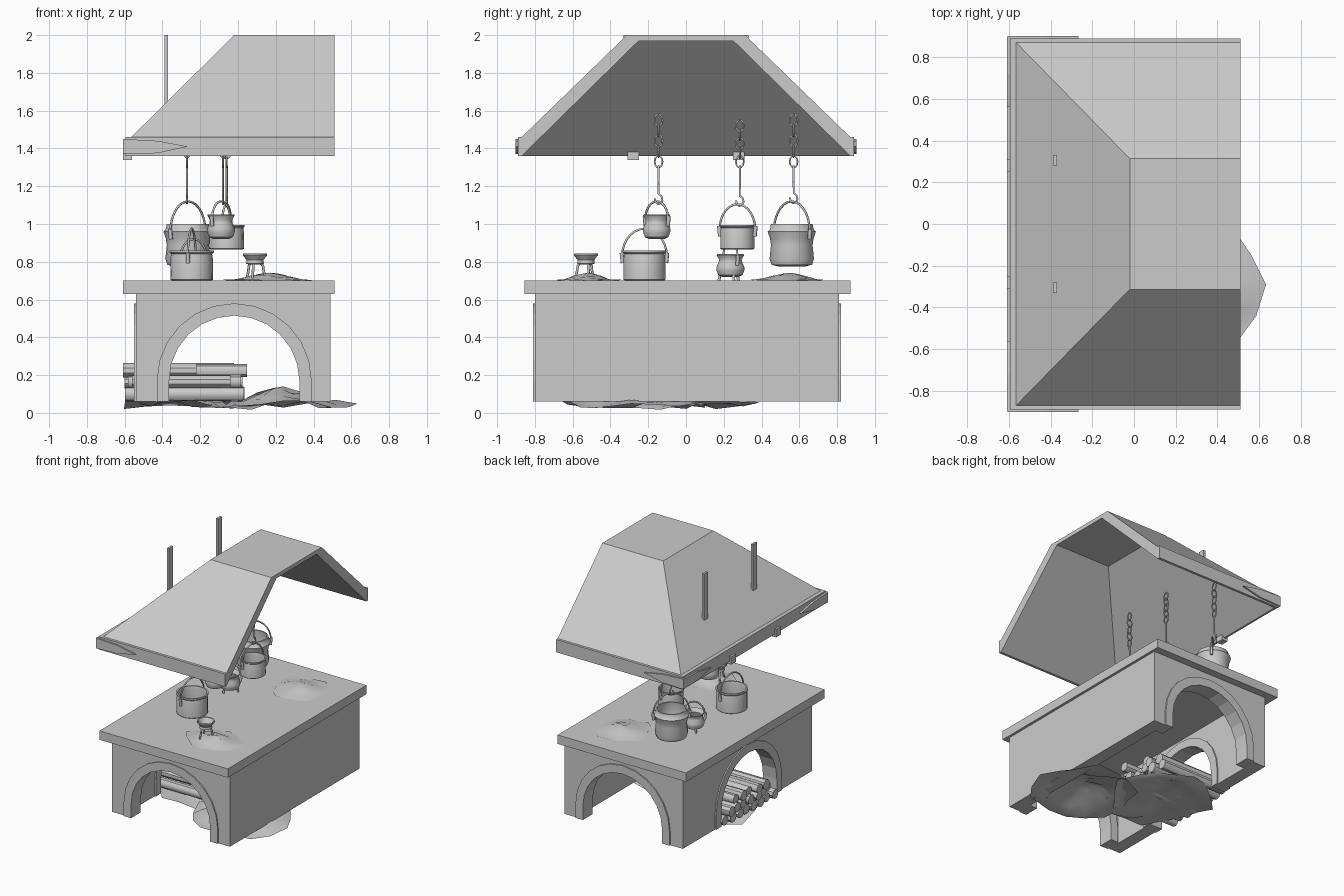
import bpy, bmesh, math, random
from math import sin, cos, pi
from mathutils import Vector

if "Cube" in bpy.data.objects:
    bpy.data.objects.remove(bpy.data.objects["Cube"])
random.seed(4)


def mesh_obj(name, verts, faces, smooth=False):
    me = bpy.data.meshes.new(name)
    me.from_pydata([tuple(v) for v in verts], [], faces)
    bm = bmesh.new()
    bm.from_mesh(me)
    bmesh.ops.remove_doubles(bm, verts=bm.verts, dist=1e-5)
    bmesh.ops.recalc_face_normals(bm, faces=bm.faces)
    bm.to_mesh(me)
    bm.free()
    ob = bpy.data.objects.new(name, me)
    bpy.context.collection.objects.link(ob)
    if smooth:
        bpy.ops.object.select_all(action='DESELECT')
        bpy.context.view_layer.objects.active = ob
        ob.select_set(True)
        bpy.ops.object.shade_smooth_by_angle(angle=math.radians(40))
    return ob


def box(name, lo, hi):
    v = [(x, y, z) for x in (lo[0], hi[0]) for y in (lo[1], hi[1]) for z in (lo[2], hi[2])]
    f = [(0, 1, 3, 2), (4, 6, 7, 5), (0, 4, 5, 1), (2, 3, 7, 6), (0, 2, 6, 4), (1, 5, 7, 3)]
    return mesh_obj(name, v, f)


def prism(name, pts, axis, a, b):
    """Extrude (u, z) outline along x or y from a to b."""
    put = (lambda u, z, d: (u, d, z)) if axis == 'y' else (lambda u, z, d: (d, u, z))
    n = len(pts)
    v = [put(u, z, a) for u, z in pts] + [put(u, z, b) for u, z in pts]
    f = [tuple(range(n)), tuple(range(n, 2 * n))]
    f += [(i, (i + 1) % n, n + (i + 1) % n, n + i) for i in range(n)]
    return mesh_obj(name, v, f)


def lathe(name, prof, c, seg=18):
    v = [(c[0] + r * cos(2 * pi * k / seg), c[1] + r * sin(2 * pi * k / seg), c[2] + z)
         for r, z in prof for k in range(seg)]
    f = [(i * seg + k, i * seg + (k + 1) % seg, (i + 1) * seg + (k + 1) % seg, (i + 1) * seg + k)
         for i in range(len(prof) - 1) for k in range(seg)]
    f += [tuple(range(seg)), tuple(range((len(prof) - 1) * seg, len(prof) * seg))]
    return mesh_obj(name, v, f, True)


def tube(name, pts, r, cyclic=False):
    cu = bpy.data.curves.new(name, 'CURVE')
    cu.dimensions = '3D'
    cu.bevel_depth, cu.bevel_resolution, cu.use_fill_caps = r, 1, True
    sp = cu.splines.new('POLY')
    sp.points.add(len(pts) - 1)
    for p, q in zip(sp.points, pts):
        p.co = (*q, 1)
    sp.use_cyclic_u = cyclic
    tmp = bpy.data.objects.new(name, cu)
    me = bpy.data.meshes.new_from_object(tmp)
    bpy.data.objects.remove(tmp)
    me.shade_smooth()
    ob = bpy.data.objects.new(name, me)
    bpy.context.collection.objects.link(ob)


def arch(r, c, z0=0.06, zc=0.17, n=12):
    return [(c + r, z0)] + [(c + r * cos(pi * i / n), zc + r * sin(pi * i / n))
                            for i in range(n + 1)] + [(c - r, z0)]


# hearth body: hollow, with arches through front, back and left
body = box("hearth_body", (-0.54, -0.80, 0.06), (0.49, 0.81, 0.63))
cuts = [box("hollow_cutter", (-0.44, -0.70, 0.0), (0.39, 0.71, 0.60)),
        prism("front_back_cutter", arch(0.38, -0.02, 0.0), 'y', -1, 1),
        prism("left_cutter", arch(0.38, 0.0, 0.0), 'x', -1, -0.2)]
for c in cuts:
    m = body.modifiers.new("cut", 'BOOLEAN')
    m.operation, m.solver, m.object = 'DIFFERENCE', 'EXACT', c
bpy.context.view_layer.update()
cut_mesh = bpy.data.meshes.new_from_object(body.evaluated_get(bpy.context.evaluated_depsgraph_get()))
body.modifiers.clear()
body.data = cut_mesh
for c in cuts:
    bpy.data.objects.remove(c)
box("table_slab", (-0.61, -0.855, 0.63), (0.51, 0.87, 0.70))

# arch surrounds
for name, axis, c, a, b in (("front_arch", 'y', -0.02, -0.81, -0.69),
                            ("back_arch", 'y', -0.02, 0.70, 0.82),
                            ("left_arch", 'x', 0.0, -0.55, -0.43)):
    prism(name, arch(0.41, c) + arch(0.345, c)[::-1], axis, a, b)

# hood: lofted three-sided shell, open toward the wall side
rings = []
for x, y, z in ((0.03, 0.25, 1.97), (-0.58, 0.87, 1.36), (-0.595, 0.89, 1.36),
                (-0.595, 0.89, 1.46), (-0.565, 0.87, 1.46), (-0.02, 0.313, 2.0)):
    rings.append([(0.51, y, z), (x, y, z), (x, -y, z), (0.51, -y, z)])
f = [(i * 4 + k, i * 4 + k + 1, i * 4 + k + 5, i * 4 + k + 4) for i in range(5) for k in range(3)]
f += [(0, 1, 2, 3), (20, 21, 22, 23),
      tuple(i * 4 for i in range(6)) + tuple(i * 4 + 3 for i in reversed(range(6)))]
mesh_obj("hood", [p for r in rings for p in r], f)

# pointed corner straps, clips and hanging bars of the hood
tip = [(0, 1.37), (0.18, 1.375), (0.34, 1.41), (0.18, 1.44), (0, 1.45)]
for s in (-1, 1):
    prism("corner_strap_end", [(-0.605 + u, z) for u, z in tip], 'y', s * 0.885, s * 0.902)
    prism("corner_strap_side", [(s * (0.90 - u), z) for u, z in tip], 'x', -0.61, -0.59)
    box("hood_clip", (-0.61, s * 0.28 - 0.03, 1.34), (-0.56, s * 0.28 + 0.03, 1.40))
    box("hood_bar", (-0.388, s * 0.305 - 0.025, 1.62), (-0.37, s * 0.305 + 0.025, 2.0))

# pots: outer wall, rim, inner wall
STRAIGHT = [(0.90, 0), (0.97, 0.04), (0.95, 0.8), (0.92, 0.88), (1.0, 0.93), (1.0, 1.0),
            (0.90, 1.0), (0.86, 0.86), (0.88, 0.08)]
BELLY = [(0.55, 0), (0.84, 0.08), (0.97, 0.28), (0.98, 0.42), (0.82, 0.66), (0.79, 0.78),
         (0.96, 0.96), (0.93, 1.0), (0.86, 0.96), (0.71, 0.76), (0.88, 0.42), (0.60, 0.08)]
CAULDRON = [(0.55, 0), (0.84, 0.04), (0.92, 0.18), (0.86, 0.5), (0.90, 0.66), (1.0, 0.82),
            (0.90, 0.88), (0.86, 1.0), (0.78, 1.0), (0.82, 0.84), (0.78, 0.5), (0.6, 0.08)]


def pot(name, prof, c, r, h, bail_top, ang):
    lathe(name, [(r * a, h * b) for a, b in prof], c)
    d = Vector((cos(ang), sin(ang), 0))
    base = Vector(c) + Vector((0, 0, h * 0.8))
    rise = bail_top - base.z
    pts = [base + d * (r * 1.03 * cos(pi * i / 14)) + Vector((0, 0, rise * sin(pi * i / 14)))
           for i in range(15)]
    tube(name + "_handle", pts, 0.006)
    for s in (-1, 1):
        e = base + d * s * r
        tube(name + "_ear", [e + Vector((0, 0, 0.02)) + d * s * 0.006, e - Vector((0, 0, 0.035))], 0.011)


def chain(x, y, top, hook_z):
    """Alternating round links, then a rod with a hook."""
    n, rod_top = 5, 1.31
    for k in range(n):
        z = rod_top + 0.02 + (top - rod_top - 0.04) * k / (n - 1)
        d = Vector((0, 1, 0)) if k % 2 == 0 else Vector((1, 0, 0))
        tube("chain_link", [Vector((x, y, z)) + d * 0.021 * cos(t * pi / 5)
                            + Vector((0, 0, 0.032 * sin(t * pi / 5))) for t in range(10)], 0.005, True)
    hook = [(x, y, rod_top), (x, y, hook_z + 0.05)]
    hook += [(x, y + 0.02 * sin(a), hook_z + 0.02 + 0.025 * cos(a))
             for a in (0.9, 1.7, 2.5, 3.3, 4.1, 4.9)]
    tube("pot_hook", hook, 0.006)


pot("hanging_cauldron", CAULDRON, (-0.265, 0.56, 0.775), 0.13, 0.225, 1.12, 0.8)
chain(-0.27, 0.57, 1.57, 1.115)
pot("hanging_pot", STRAIGHT, (-0.06, 0.272, 0.865), 0.095, 0.13, 1.105, 1.3)
chain(-0.06, 0.285, 1.54, 1.10)
pot("small_hanging_pot", BELLY, (-0.09, -0.155, 0.92), 0.075, 0.13, 1.12, 0.9)
chain(-0.08, -0.145, 1.57, 1.11)
pot("table_pot", STRAIGHT, (-0.245, -0.22, 0.70), 0.117, 0.16, 0.975, 1.4)
pot("footed_pot", BELLY, (-0.235, 0.235, 0.72), 0.077, 0.12, 0.92, 0.5)
for k in range(3):
    a = 2 * pi * k / 3 + 0.3
    d = Vector((cos(a), sin(a), 0))
    tube("pot_foot", [Vector((-0.235, 0.235, 0.745)) + d * 0.055,
                      Vector((-0.235, 0.235, 0.70)) + d * 0.062], 0.008)
    o = Vector((0.09, -0.53, 0))
    tube("brazier_leg", [o + d * r + Vector((0, 0, z)) for r, z in
                         ((0.03, 0.80), (0.045, 0.775), (0.048, 0.75), (0.062, 0.70))], 0.007)

# small brazier bowl on three legs
lathe("brazier_bowl", [(0.03, 0.785), (0.047, 0.79), (0.045, 0.81), (0.065, 0.835), (0.064, 0.845),
                       (0.056, 0.842), (0.036, 0.805)], (0.09, -0.53, 0))


def mound(name, cx, cy, rx, ry, z_edge, peak, rag, seg=16, nr=5):
    """Rough heap with a ragged rim."""
    v, f = [(cx, cy, peak)], []
    for j in range(1, nr + 1):
        t = j / nr
        for k in range(seg):
            a = 2 * pi * k / seg
            w = t * (1 - random.random() * 0.2 * t)
            z = z_edge + (peak - z_edge) * (0.5 + 0.5 * cos(pi * t)) * random.uniform(0.7, 1)
            v.append((cx + rx * w * cos(a), cy + ry * w * sin(a), z + random.uniform(-rag, rag) * t))
    f = [(0, 1 + k, 1 + (k + 1) % seg) for k in range(seg)]
    f += [(1 + j * seg + k, 1 + j * seg + (k + 1) % seg, 1 + (j + 1) * seg + (k + 1) % seg,
           1 + (j + 1) * seg + k) for j in range(nr - 1) for k in range(seg)]
    mesh_obj(name, v, f, True)


# ash heaps on the table and spilling over the floor
mound("table_ash_front", 0.16, -0.52, 0.25, 0.18, 0.703, 0.742, 0.004)
mound("table_ash_back", 0.17, 0.54, 0.22, 0.22, 0.703, 0.742, 0.004)
mound("floor_ash_right", 0.24, -0.29, 0.40, 0.42, 0.04, 0.14, 0.027)
mound("floor_ash_left", -0.24, 0.0, 0.40, 0.42, 0.045, 0.07, 0.03)

# stacked firewood running inward from the left arch
for row, (count, z) in enumerate(((8, 0.10), (7, 0.165), (5, 0.225))):
    for k in range(count):
        y = (k - (count - 1) / 2) * 0.082 + 0.03
        x0 = -0.59 + random.uniform(-0.02, 0.03)
        x1 = random.uniform(-0.05, 0.06) if row < 2 or k % 2 else -0.22
        r = random.uniform(0.034, 0.041)
        v = [(x, y + r * cos(a), z + r * sin(a)) for x in (x0, x1)
             for a in (2 * pi * i / 9 + k for i in range(9))]
        faces = [(i, (i + 1) % 9, 9 + (i + 1) % 9, 9 + i) for i in range(9)]
        mesh_obj("firewood_log", v, faces + [tuple(range(9)), tuple(range(9, 18))], True)
